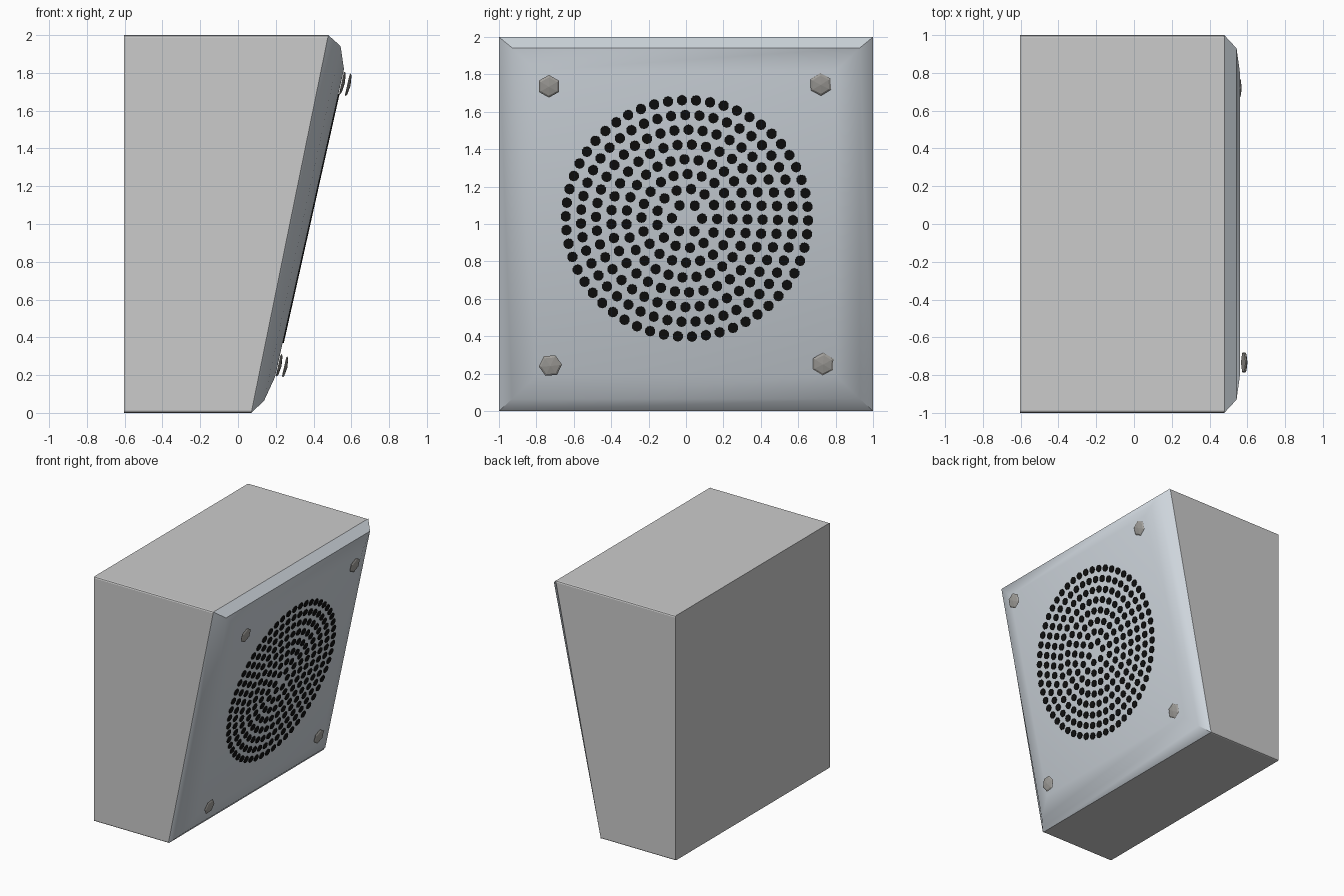
import bpy, bmesh, math
from mathutils import Matrix, Vector

if "Cube" in bpy.data.objects:
    bpy.data.objects.remove(bpy.data.objects["Cube"])


def material(name, rgb):
    m = bpy.data.materials.new(name)
    m.diffuse_color = (*rgb, 1)
    m.use_nodes = True
    m.node_tree.nodes["Principled BSDF"].inputs["Base Color"].default_value = m.diffuse_color
    return m


def finish(name, bm, mat=None):
    bmesh.ops.recalc_face_normals(bm, faces=bm.faces)
    me = bpy.data.meshes.new(name)
    bm.to_mesh(me)
    bm.free()
    ob = bpy.data.objects.new(name, me)
    bpy.context.collection.objects.link(ob)
    if mat:
        me.materials.append(mat)
    return ob


steel = material("panel_steel", (0.62, 0.67, 0.72))
black = material("hole_black", (0.005, 0.005, 0.005))
bolt_metal = material("bolt_metal", (0.36, 0.35, 0.33))

# Cabinet: wedge profile extruded across y, slim bevel on the edges running along x
bm = bmesh.new()
profile = [(-0.603, 0), (0.07, 0), (0.478, 2), (-0.603, 2)]
sides = [[bm.verts.new((x, y, z)) for x, z in profile] for y in (-1, 1)]
for s in sides:
    bm.faces.new(s)
for i in range(4):
    j = (i + 1) % 4
    bm.faces.new((sides[0][i], sides[0][j], sides[1][j], sides[1][i]))
long_edges = [e for e in bm.edges
              if abs(e.verts[0].co.y - e.verts[1].co.y) < 1e-4
              and abs(e.verts[0].co.z - e.verts[1].co.z) < 1e-4]
bmesh.ops.bevel(bm, geom=long_edges, offset=0.012, segments=2, profile=0.5, affect='EDGES')
finish("cabinet", bm)

# Front panel: three nested loops (half width, bottom x/z, top x/z)
bm = bmesh.new()
loops = []
for w, xb, zb, xt, zt in [(1.0, 0.07, 0.0, 0.478, 2.0),
                          (0.93, 0.138, 0.064, 0.543, 1.942),
                          (0.8, 0.196, 0.19, 0.561, 1.82)]:
    loops.append([bm.verts.new(c) for c in
                  [(xb, -w, zb), (xb, w, zb), (xt, w, zt), (xt, -w, zt)]])
for a, b in zip(loops, loops[1:]):
    for i in range(4):
        j = (i + 1) % 4
        bm.faces.new((a[i], a[j], b[j], b[i]))
bm.faces.new(loops[-1])
bm.faces.new(loops[0][::-1])
panel = finish("front_panel", bm, steel)
bpy.context.view_layer.objects.active = panel
panel.select_set(True)
bpy.ops.object.shade_smooth_by_angle(angle=math.radians(36))
panel.select_set(False)

# Frame of the sloping panel face: local x = y axis, local y = up slope, local z = outward
SLOPE = (0.561 - 0.196) / (1.82 - 0.19)
up = Vector((SLOPE, 0, 1)).normalized()
out = Vector((1, 0, -SLOPE)).normalized()


def on_panel(y, z, offset=0.0):
    p = Vector((0.196 + SLOPE * (z - 0.19), y, z)) + out * offset
    m = Matrix((Vector((0, 1, 0)), up, out)).transposed().to_4x4()
    m.translation = p
    return m


# Grille: black dots in eight rings
bm = bmesh.new()
frame = on_panel(0.005, 1.03, 0.003)
for k in range(1, 9):
    r = 0.081 * k
    count = int(6.78 * k)
    for i in range(count):
        a = 2 * math.pi * i / count - math.radians(1)
        spot = frame @ Matrix.Translation((r * math.cos(a), r * math.sin(a), 0))
        bmesh.ops.create_cone(bm, cap_ends=True, segments=10, radius1=0.028,
                              radius2=0.028, depth=0.006, matrix=spot)
finish("grille_holes", bm, black)


# Bolts: low hexagonal heads with a shallow pointed top
def bolt(name, y, z, offset, turn):
    bm = bmesh.new()
    rings = []
    for r, h in [(0.056, -0.005), (0.062, 0.0), (0.05, 0.007)]:
        rings.append([bm.verts.new((r * math.cos(turn + i * math.pi / 3),
                                    r * math.sin(turn + i * math.pi / 3), h))
                      for i in range(6)])
    tip = bm.verts.new((0, 0, 0.013))
    for i in range(6):
        j = (i + 1) % 6
        for a, b in zip(rings, rings[1:]):
            bm.faces.new((a[i], a[j], b[j], b[i]))
        bm.faces.new((rings[-1][i], rings[-1][j], tip))
    bm.faces.new(rings[0][::-1])
    bm.transform(on_panel(y, z, offset))
    finish(name, bm, bolt_metal)


bolt("bolt_top_left", -0.733, 1.745, 0.040, math.radians(30))
bolt("bolt_top_right", 0.72, 1.748, 0.008, math.radians(32))
bolt("bolt_bottom_left", -0.725, 0.252, 0.040, math.radians(5))
bolt("bolt_bottom_right", 0.733, 0.253, 0.008, math.radians(28))
